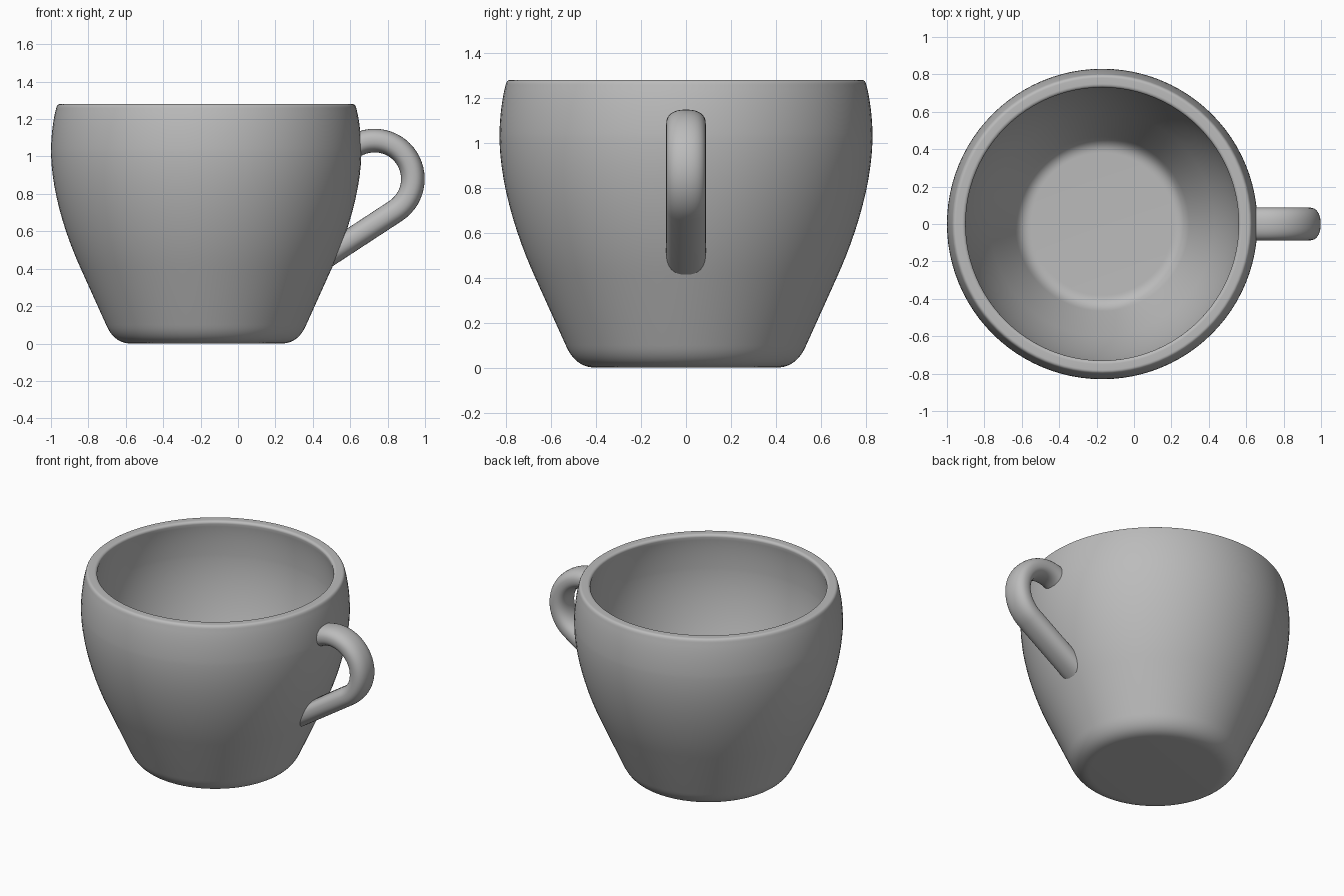
import bpy
import bmesh
from math import cos, sin, pi, radians
from mathutils import Vector
from mathutils.geometry import interpolate_bezier

cube = bpy.data.objects.get("Cube")
if cube:
    bpy.data.objects.remove(cube, do_unlink=True)

# One plain ceramic colour
COLOUR = (0.5, 0.5, 0.5, 1.0)
glaze = bpy.data.materials.new("grey ceramic")
glaze.use_nodes = True
glaze.diffuse_color = COLOUR
shader = glaze.node_tree.nodes["Principled BSDF"]
shader.inputs["Base Color"].default_value = COLOUR
shader.inputs["Roughness"].default_value = 0.5

AXIS_X = -0.17


def finish(bm, name):
    """Turn a bmesh into a smooth-shaded object."""
    bmesh.ops.recalc_face_normals(bm, faces=bm.faces)
    mesh = bpy.data.meshes.new(name)
    bm.to_mesh(mesh)
    bm.free()
    mesh.materials.append(glaze)
    obj = bpy.data.objects.new(name, mesh)
    bpy.context.collection.objects.link(obj)
    bpy.ops.object.select_all(action='DESELECT')
    obj.select_set(True)
    bpy.context.view_layer.objects.active = obj
    bpy.ops.object.shade_smooth_by_angle(angle=radians(40))
    return obj


def profile(start, sections):
    """Chain lines (1 point) and Bezier curves (2 handles + end) as (r, z)."""
    points = [Vector((start[0], 0, start[1]))]
    for section in sections:
        ctrl = [Vector((r, 0, z)) for r, z in section]
        if len(ctrl) == 1:
            points += ctrl
        else:
            points += interpolate_bezier(points[-1], *ctrl, 12)[1:]
    return points


# Cup: one closed wall, from the underside over the rim to the inner floor
wall = profile((0, 0), [
    [(0.40, 0)],
    [(0.465, 0), (0.507, 0.035), (0.535, 0.1)],         # foot rounding
    [(0.675, 0.41)],                                    # straight lower wall
    [(0.745, 0.565), (0.826, 0.80), (0.83, 1.02)],      # belly
    [(0.83, 1.10), (0.82, 1.19), (0.803, 1.255)],
    [(0.80, 1.27), (0.795, 1.28), (0.78, 1.28)],        # rim
    [(0.75, 1.28)],
    [(0.74, 1.28), (0.73, 1.275), (0.73, 1.262)],
    [(0.745, 1.19), (0.75, 1.10), (0.75, 1.02)],        # inside
    [(0.746, 0.81), (0.67, 0.585), (0.60, 0.43)],
    [(0.465, 0.14)],
    [(0.445, 0.10), (0.42, 0.08), (0.38, 0.08)],
    [(0, 0.08)],
])
bm = bmesh.new()
verts = [bm.verts.new(p) for p in wall]
edges = [bm.edges.new(pair) for pair in zip(verts, verts[1:])]
bmesh.ops.spin(bm, geom=verts + edges, cent=(0, 0, 0), axis=(0, 0, 1),
               angle=2 * pi, steps=96, use_merge=False)
bmesh.ops.remove_doubles(bm, verts=bm.verts, dist=0.0005)
bmesh.ops.translate(bm, verts=bm.verts, vec=(AXIS_X, 0, 0))
finish(bm, "cup")

# Handle: oval section swept round an arc and down a straight tail
CENTRE, BEND = Vector((0.73, 0, 0.88)), 0.205
HALF_THICK, HALF_WIDE = 0.063, 0.088
SIDES, ARC_STEPS = 32, 28
TOP, BOTTOM = radians(122), radians(-56.8)

path = []
for i in range(ARC_STEPS + 1):
    a = TOP + (BOTTOM - TOP) * i / ARC_STEPS
    out = Vector((cos(a), 0, sin(a)))
    path.append((CENTRE + out * BEND, out * HALF_THICK))

# The tail ends on a slant that follows the cup wall, hidden inside it
corner, out = path[-1]
tail = Vector((sin(BOTTOM), 0, -cos(BOTTOM)))
slant = Vector((-0.41, 0, -0.91))
slant *= HALF_THICK / slant.dot(out.normalized())
path.append((corner + tail * 0.405, slant))

bm = bmesh.new()
rings = []
for centre, out in path:
    ring = []
    for k in range(SIDES):
        c, s = cos(2 * pi * k / SIDES), sin(2 * pi * k / SIDES)
        # slightly squared oval
        u = abs(c) ** 0.85 * (1 if c > 0 else -1)
        v = abs(s) ** 0.85 * (1 if s > 0 else -1)
        ring.append(bm.verts.new(centre + out * u + Vector((0, HALF_WIDE * v, 0))))
    rings.append(ring)
for a, b in zip(rings, rings[1:]):
    for k in range(SIDES):
        n = (k + 1) % SIDES
        bm.faces.new((a[k], a[n], b[n], b[k]))
bm.faces.new(rings[0])
bm.faces.new(rings[-1])
finish(bm, "handle")
